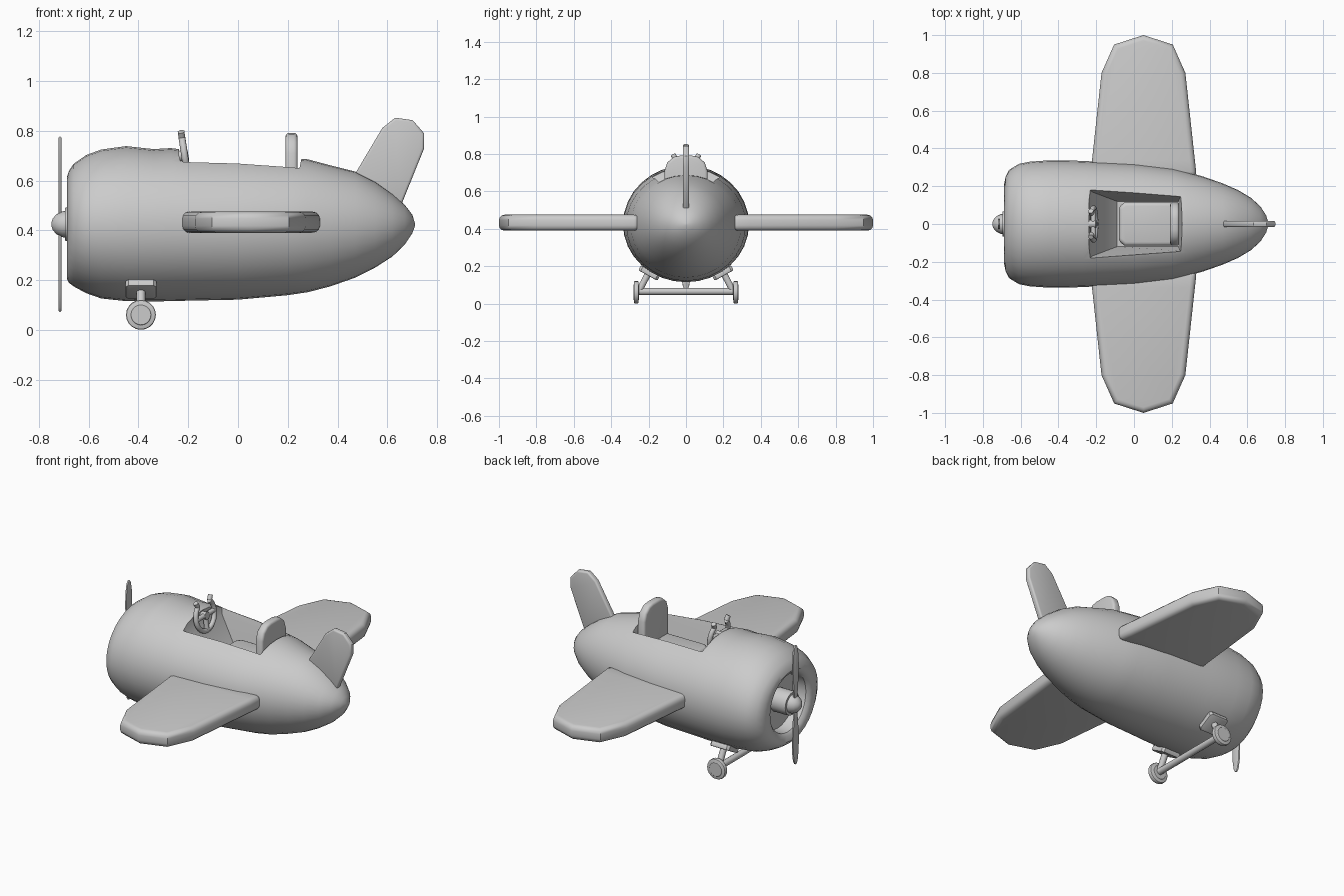
import bpy, bmesh, math
from mathutils import Vector

if "Cube" in bpy.data.objects:
    bpy.data.objects.remove(bpy.data.objects["Cube"])


def finish(name, bm, bevel=0, segments=3, angle=35):
    """Turn a bmesh into an object, optionally bevelled, smooth with sharp edges."""
    bmesh.ops.recalc_face_normals(bm, faces=bm.faces)
    me = bpy.data.meshes.new(name)
    bm.to_mesh(me)
    bm.free()
    ob = bpy.data.objects.new(name, me)
    bpy.context.collection.objects.link(ob)
    select(ob)
    if bevel:
        m = ob.modifiers.new("bevel", 'BEVEL')
        m.width, m.segments, m.limit_method = bevel, segments, 'ANGLE'
        m.angle_limit = math.radians(50)
        bpy.ops.object.modifier_apply(modifier="bevel")
    bpy.ops.object.shade_smooth_by_angle(angle=math.radians(angle))
    return ob


def select(ob):
    bpy.ops.object.select_all(action='DESELECT')
    ob.select_set(True)
    bpy.context.view_layer.objects.active = ob


def bridge(bm, rings):
    """Skin a list of equal-length vertex rings and cap both ends."""
    loops = [[bm.verts.new(p) for p in r] for r in rings]
    n = len(loops[0])
    for a, b in zip(loops, loops[1:]):
        for i in range(n):
            bm.faces.new((a[i], a[(i + 1) % n], b[(i + 1) % n], b[i]))
    bm.faces.new(loops[0])
    bm.faces.new(loops[-1])


def loft(name, stations, cz, n=32, angle=35):
    """Stations along x: (x, half width, height above cz, depth below cz)."""
    bm, rings = bmesh.new(), []
    for x, w, up, down in stations:
        ring = []
        for i in range(n):
            a = 2 * math.pi * i / n
            s = math.sin(a)
            ring.append((x, w * math.cos(a), cz + s * (up if s > 0 else down)))
        rings.append(ring)
    bridge(bm, rings)
    return finish(name, bm, angle=angle)


def prism(name, pts, axis, c, thick, bevel=0, segments=3):
    """Extrude a 2D outline symmetrically about position c along an axis."""
    put = {'x': lambda u, v, d: (d, u, v), 'y': lambda u, v, d: (u, d, v),
           'z': lambda u, v, d: (u, v, d)}[axis]
    bm = bmesh.new()
    bridge(bm, [[put(u, v, c + s * thick / 2) for u, v in pts] for s in (-1, 1)])
    return finish(name, bm, bevel, segments)


def tube(name, paths, r):
    """Round rod along one or more polylines."""
    cu = bpy.data.curves.new(name, 'CURVE')
    cu.dimensions, cu.bevel_depth = '3D', r
    cu.bevel_resolution, cu.use_fill_caps = 3, True
    for path in paths:
        sp = cu.splines.new('POLY')
        sp.points.add(len(path) - 1)
        for p, co in zip(sp.points, path):
            p.co = (*co, 1)
    ob = bpy.data.objects.new(name, cu)
    bpy.context.collection.objects.link(ob)
    select(ob)
    bpy.ops.object.convert(target='MESH')
    bpy.ops.object.shade_smooth_by_angle(angle=math.radians(40))
    return ob


def circle(cx, cy, r, n=20):
    return [(cx + r * math.cos(2 * math.pi * i / n), cy + r * math.sin(2 * math.pi * i / n))
            for i in range(n)]


# Fuselage: (x, half width, top z, bottom z), starting inside the nose recess
hull = [(-.60, .165, .585, .255), (-.665, .17, .59, .25), (-.68, .185, .60, .235),
        (-.687, .215, .615, .205), (-.68, .25, .638, .19), (-.66, .288, .668, .175),
        (-.61, .318, .703, .148), (-.55, .33, .725, .127), (-.45, .337, .739, .116),
        (-.34, .336, .727, .115), (-.27, .334, .731, .116), (-.20, .33, .722, .118),
        (0, .32, .71, .122), (.2, .296, .692, .14), (.28, .276, .686, .152),
        (.37, .25, .662, .175), (.47, .215, .637, .21), (.55, .18, .597, .25),
        (.62, .138, .547, .295), (.67, .092, .503, .343), (.70, .045, .464, .388),
        (.711, .008, .43, .418)]
CZ = .425
fuselage = loft("fuselage", [(x, w, t - CZ, CZ - b) for x, w, t, b in hull], CZ)

# Cockpit opening, cut with a tapered block
bm = bmesh.new()
bridge(bm, [[(x0, -f, z), (x1, -r, z), (x1, r, z), (x0, f, z)] for z, x0, x1, f, r in
            ((.47, -.09, .235, .12, .12), (.64, -.222, .245, .17, .143),
             (.70, -.237, .257, .188, .155), (.95, -.237, .257, .188, .155))])
cutter = finish("cockpit_cutter", bm)
cutter.hide_render = True
select(fuselage)
cut = fuselage.modifiers.new("cockpit", 'BOOLEAN')
cut.object, cut.operation, cut.solver = cutter, 'DIFFERENCE', 'EXACT'
bpy.ops.object.modifier_apply(modifier="cockpit")
bpy.ops.object.shade_smooth_by_angle(angle=math.radians(35))
bpy.data.objects.remove(cutter)

# Nose hub and spinner
loft("spinner", [(x, r, r, r) for x, r in
                 ((-.75, .006), (-.745, .022), (-.73, .04), (-.705, .052), (-.695, .053),
                  (-.695, .066), (-.68, .068), (-.59, .068))], CZ, 20)

# Propeller blades
half = [(.012, .03), (.02, .1), (.028, .2), (.026, .28), (.016, .335), (.005, .352)]
for side, name in ((1, "upper"), (-1, "lower")):
    pts = [(u, CZ + side * v) for u, v in half] + [(-u, CZ + side * v) for u, v in reversed(half)]
    prism(name + "_propeller_blade", pts, 'x', -.715, .011, .004, 2)

# Wings
wing = [(-.232, .25), (-.222, .34), (-.172, .80), (-.105, .95), (.05, 1.0),
        (.205, .95), (.272, .80), (.322, .34), (.332, .25)]
for s, name in ((1, "left"), (-1, "right")):
    prism(name + "_wing", [(x, s * y) for x, y in wing], 'z', .433, .085, .028)

# Tail fin
prism("tail_fin", [(.46, .61), (.58, .812), (.632, .853), (.702, .843), (.748, .79),
                   (.748, .73), (.655, .50)], 'y', 0, .034, .01)

# Seat cushion and backrest
prism("seat_cushion", [(-.08, -.09), (-.05, -.115), (.22, -.115), (.22, .115), (-.05, .115),
                       (-.08, .09)], 'z', .515, .10, .02)
back = [(-.115, .48), (.115, .48), (.115, .71), (.10, .755), (.065, .785), (.03, .792)]
back += [(-.03, .792), (-.065, .785), (-.10, .755), (-.115, .71)]
prism("seat_backrest", back, 'x', .215, .048, .014)

# Steering yoke: open ring, spokes, hub and column
def on_wheel(deg, r):
    a = math.radians(deg)
    z = r * math.sin(a)
    return (-.215 - .15 * z, r * math.cos(a), .705 + z)

ring = [on_wheel(130 + 280 * i / 24, .085) for i in range(25)]
horns = [[on_wheel(130, .085), on_wheel(127, .115)], [on_wheel(50, .085), on_wheel(53, .115)]]
spokes = [[on_wheel(0, 0), on_wheel(d, .085)] for d in (180, 270, 0)]
tube("steering_wheel", [ring] + horns + spokes, .014)
tube("steering_column", [[(-.20, 0, .705), (-.29, 0, .69)]], .022)

# Landing gear
X = -.39
tube("axle", [[(X, -.26, .065), (X, .26, .065)]], .019)
for s, name in ((1, "left"), (-1, "right")):
    prism(name + "_wheel", circle(X, .061, .06), 'y', s * .266, .026, .007, 2)
    prism(name + "_wheel_cap", circle(X, .061, .043), 'y', s * .266, .032, .003, 1)
    tube(name + "_strut", [[(X, s * .195, .175), (X, s * .25, .07)]], .018)
    pad = prism(name + "_strut_pad", [(-.062, -.045), (-.05, -.058), (.05, -.058), (.062, -.045),
                                      (.062, .045), (.05, .058), (-.05, .058), (-.062, .045)],
                'z', 0, .03, .006, 2)
    pad.location = (X, s * .197, .164)
    pad.rotation_euler = (s * math.radians(29), 0, 0)
